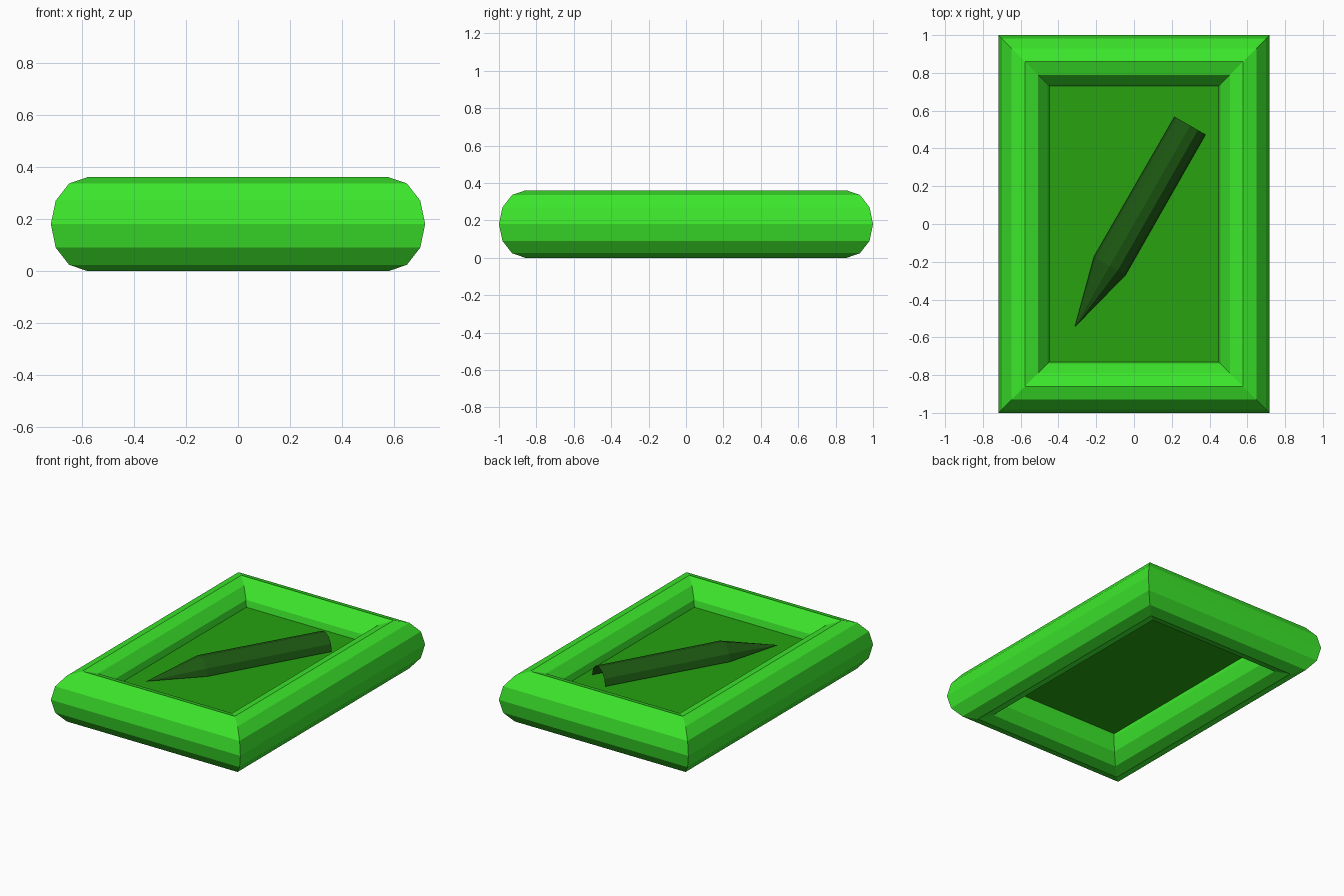
import bpy, bmesh
from math import sin, cos, pi, radians
from mathutils import Matrix

if "Cube" in bpy.data.objects:
    bpy.data.objects.remove(bpy.data.objects["Cube"])


def material(name, rgb):
    m = bpy.data.materials.new(name)
    m.diffuse_color = (*rgb, 1)
    m.use_nodes = True
    m.node_tree.nodes["Principled BSDF"].inputs["Base Color"].default_value = m.diffuse_color
    return m


def finish(bm, name, mat):
    bmesh.ops.recalc_face_normals(bm, faces=bm.faces)
    me = bpy.data.meshes.new(name)
    bm.to_mesh(me)
    bm.free()
    me.materials.append(mat)
    ob = bpy.data.objects.new(name, me)
    bpy.context.collection.objects.link(ob)
    return ob


frame_green = material("frame_green", (0.045, 0.80, 0.025))
panel_green = material("panel_green", (0.02, 0.36, 0.005))
pen_green = material("pen_green", (0.012, 0.10, 0.006))

# Mitred frame: 12-sided oval section swept round a rectangle
SIDES, MID_Z, RX, RZ = 12, 0.18, 0.14, 0.18
bm = bmesh.new()
rings = []
for sx, sy in ((1, 1), (-1, 1), (-1, -1), (1, -1)):
    ring = []
    for i in range(SIDES):
        a = 2 * pi * i / SIDES
        off = RX * cos(a)
        ring.append(bm.verts.new((sx * (0.578 + off), sy * (0.86 + off), MID_Z + RZ * sin(a))))
    rings.append(ring)
for k in range(4):
    r, n = rings[k], rings[(k + 1) % 4]
    for i in range(SIDES):
        j = (i + 1) % SIDES
        bm.faces.new((r[i], r[j], n[j], n[i]))
finish(bm, "frame", frame_green)

# Thin panel set into the frame
bm = bmesh.new()
bmesh.ops.create_cube(bm, size=1, matrix=Matrix.Translation((0, 0, 0.219))
                      @ Matrix.Diagonal((0.90, 1.46, 0.014, 1)))
finish(bm, "panel", panel_green)

# Pen: open-ended half round body with a pointed tip, lying diagonally
SEGS, R, BODY, TIP = 6, 0.097, 0.855, 1.229
R_END = 0.095
bm = bmesh.new()
arcs = [[bm.verts.new((x, r * cos(pi * i / SEGS), r * sin(pi * i / SEGS)))
         for i in range(SEGS + 1)] for x, r in ((0, R_END), (BODY, R))]
tip = bm.verts.new((TIP, 0, 0))
for i in range(SEGS):
    bm.faces.new((arcs[0][i], arcs[1][i], arcs[1][i + 1], arcs[0][i + 1]))
    bm.faces.new((arcs[1][i], tip, arcs[1][i + 1]))
pen = finish(bm, "pen", pen_green)
pen.location = (0.297, 0.521, 0.241)
pen.rotation_euler = (0, 0, radians(240.2))
